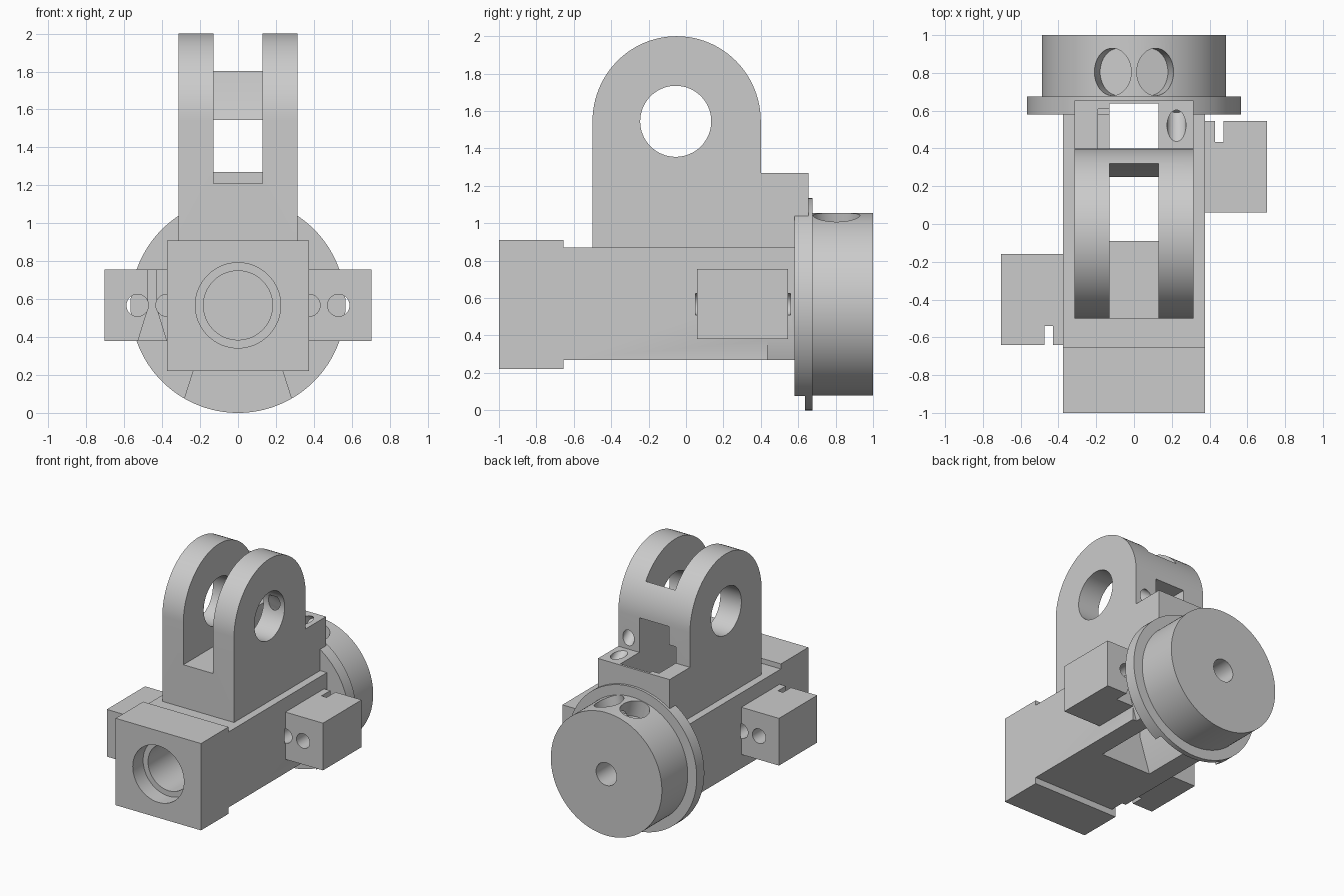
import bpy, bmesh, math
from mathutils import Vector

if "Cube" in bpy.data.objects:
    bpy.data.objects.remove(bpy.data.objects["Cube"], do_unlink=True)

grey = bpy.data.materials.new("light grey")
grey.use_nodes = True
colour = (0.6, 0.6, 0.6, 1)
grey.diffuse_color = colour
grey.node_tree.nodes["Principled BSDF"].inputs["Base Color"].default_value = colour


def add(name, bm):
    bmesh.ops.recalc_face_normals(bm, faces=bm.faces)
    mesh = bpy.data.meshes.new(name)
    bm.to_mesh(mesh)
    bm.free()
    mesh.materials.append(grey)
    ob = bpy.data.objects.new(name, mesh)
    bpy.context.collection.objects.link(ob)
    return ob


def prism(name, points, axis, lo, hi):
    """Extrude a profile along x (points are y, z) or y (points are x, z)."""
    bm = bmesh.new()
    place = (lambda a, b: (lo, a, b)) if axis == "x" else (lambda a, b: (a, lo, b))
    face = bm.faces.new([bm.verts.new(place(a, b)) for a, b in points])
    new = bmesh.ops.extrude_face_region(bm, geom=[face])["geom"]
    step = Vector((hi - lo, 0, 0)) if axis == "x" else Vector((0, hi - lo, 0))
    bmesh.ops.translate(bm, vec=step, verts=[v for v in new if isinstance(v, bmesh.types.BMVert)])
    return add(name, bm)


def box(name, x, y, z):
    return prism(name, [(x[0], z[0]), (x[1], z[0]), (x[1], z[1]), (x[0], z[1])], "y", *y)


def rod(name, start, end, radius, stretch=1, sides=64):
    """Cylinder between two points, optionally stretched along y."""
    a, b = Vector(start), Vector(end)
    bm = bmesh.new()
    bmesh.ops.create_cone(bm, cap_ends=True, segments=sides, radius1=radius,
                          radius2=radius, depth=(b - a).length)
    bm.transform((b - a).to_track_quat("Z", "Y").to_matrix().to_4x4())
    for v in bm.verts:
        v.co.y *= stretch
    bmesh.ops.translate(bm, vec=(a + b) / 2, verts=bm.verts)
    return add(name, bm)


def cut(ob, cutters):
    for c in cutters:
        mod = ob.modifiers.new("cut", "BOOLEAN")
        mod.operation, mod.solver, mod.object = "DIFFERENCE", "EXACT", c
    bpy.context.view_layer.update()
    mesh = bpy.data.meshes.new_from_object(ob.evaluated_get(bpy.context.evaluated_depsgraph_get()))
    ob.modifiers.clear()
    ob.data = mesh
    mesh.shade_smooth()
    mesh.set_sharp_from_angle(angle=math.radians(30))


AXIS_Z = 0.567

# Main parts
front_block = box("front_block", (-.375, .375), (-1, -.655), (.22, .91))
body = box("body", (-.375, .375), (-.655, .58), (.27, .87))
left_block = box("left_side_block", (.375, .705), (.06, .545), (.38, .755))
right_block = box("right_side_block", (-.705, -.375), (-.64, -.16), (.38, .755))
flange = rod("flange", (0, .58, AXIS_Z), (0, .675, AXIS_Z), .567, sides=128)
hub = rod("hub", (0, .675, AXIS_Z), (0, 1, AXIS_Z), .488, sides=128)

# Clevis with a round top and a rear step
arc = [(-.05 + .45 * math.cos(math.pi * i / 48), 1.545 + .455 * math.sin(math.pi * i / 48))
       for i in range(49)]
clevis = prism("clevis", [(-.5, .87), (.58, .87), (.58, 1.03), (.655, 1.03),
                          (.655, 1.27), (.4, 1.27)] + arc, "x", -.315, .315)

# Central slot, open below the rear web, with a flared bottom
slot = prism("slot_cutter", [(-.6, 1.21), (-.09, 1.21), (-.09, -.1), (.637, -.1), (.637, 1.545),
                             (.25, 1.545), (.32, 1.8), (.32, 2.1), (-.6, 2.1)], "x", -.13, .13)
flare = prism("flare_cutter", [(-.13, .55), (.13, .55), (.322, -.05), (-.322, -.05)],
              "y", -.09, .637)
pivot = rod("pivot_cutter", (-.5, -.055, 1.545), (.5, -.055, 1.545), .19)
pocket = box("pocket_cutter", (-.19, -.1), (.3, .61), (1, 1.4))
pin = rod("pin_cutter", (.225, .1, 1.585), (.225, .62, 1.195), .05, sides=32)

# Bores
counterbore = rod("counterbore_cutter", (0, -1.1, AXIS_Z), (0, -.87, AXIS_Z), .225)
bore = rod("bore_cutter", (0, -1.1, AXIS_Z), (0, -.25, AXIS_Z), .182)
rear_bore = rod("rear_bore_cutter", (0, 1.1, AXIS_Z), (0, .72, AXIS_Z), .09)

# Pair of radial pockets in the hub
radial = []
for s in (-1, 1):
    d = Vector((s * .235, 0, .972))
    c = Vector((0, .805, AXIS_Z))
    radial.append(rod("radial_cutter", c + d * .35, c + d * .6, .1, 1.25))

# Side block holes and flared notches, repeated on opposite sides
side = {}
for s, holes_y, notch_y in ((1, (.05, .56), (.435, .58)), (-1, (-.65, -.15), (-.655, -.54))):
    holes = [rod("hole_cutter", (s * x, holes_y[0], AXIS_Z), (s * x, holes_y[1], AXIS_Z),
                 .058, sides=32) for x in (.375, .53)]
    profile = [(-.0225, .9), (.0225, .9), (.0225, .55), (.131, .2), (-.131, .2), (-.0225, .55)]
    notch = prism("notch_cutter", [(s * .452 + x, z) for x, z in profile], "y", *notch_y)
    side[s] = holes + [notch]

cut(front_block, [counterbore, bore])
cut(body, [slot, flare, bore] + side[1] + side[-1])
cut(left_block, side[1])
cut(right_block, side[-1])
cut(clevis, [slot, pivot, pocket, pin])
cut(flange, [slot, flare])
cut(hub, [rear_bore] + radial)

# Remove the cutters
for ob in list(bpy.data.objects):
    if ob.name.split(".")[0].endswith("_cutter"):
        bpy.data.objects.remove(ob, do_unlink=True)
